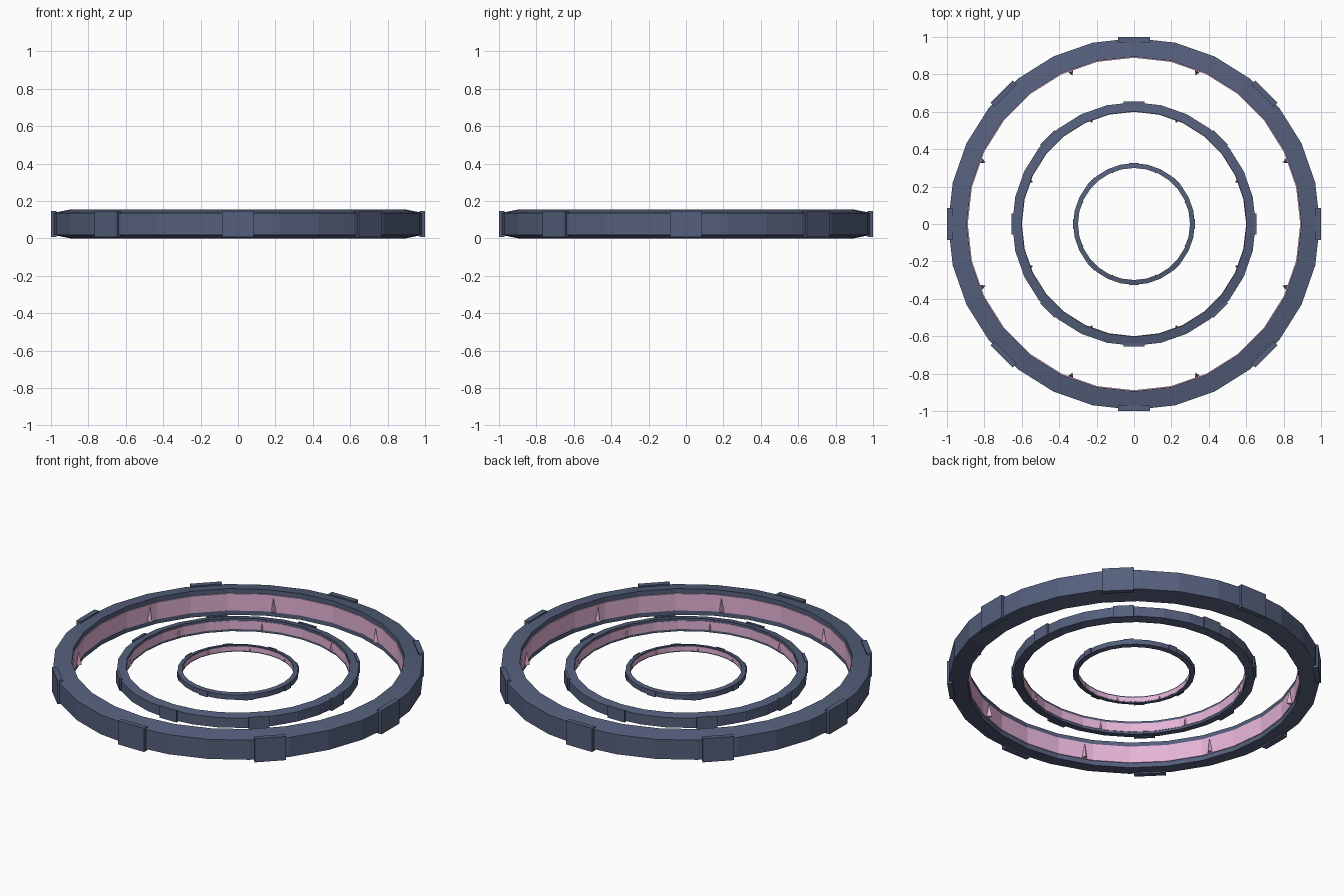
import bpy, bmesh
from math import sin, cos, pi, tau

cube = bpy.data.objects.get("Cube")
if cube:
    bpy.data.objects.remove(cube)

SIDES = 28
MID_Z = 0.0775


def material(name, rgb):
    m = bpy.data.materials.new(name)
    m.use_nodes = True
    color = (*rgb, 1)
    m.diffuse_color = color
    m.node_tree.nodes["Principled BSDF"].inputs["Base Color"].default_value = color
    return m


slate = material("slate_blue", (0.09, 0.115, 0.2))
pink = material("soft_pink", (0.78, 0.45, 0.67))


def finish(name, bm, mat):
    bmesh.ops.recalc_face_normals(bm, faces=bm.faces)
    mesh = bpy.data.meshes.new(name)
    bm.to_mesh(mesh)
    bm.free()
    mesh.materials.append(mat)
    obj = bpy.data.objects.new(name, mesh)
    bpy.context.collection.objects.link(obj)


def lathe(name, profile, mat):
    """Spin a closed (radius, z) profile around the z axis."""
    bm = bmesh.new()
    loops = [[bm.verts.new((r * cos(a), r * sin(a), z)) for r, z in profile]
             for a in (tau * i / SIDES for i in range(SIDES))]
    n = len(profile)
    for i in range(SIDES):
        a, b = loops[i], loops[(i + 1) % SIDES]
        for j in range(n):
            k = (j + 1) % n
            bm.faces.new((a[j], b[j], b[k], a[k]))
    finish(name, bm, mat)


def place(bm, points, angle):
    """Add points given as (radial, tangential, z) at an angle."""
    c, s = cos(angle), sin(angle)
    return [bm.verts.new((r * c - t * s, r * s + t * c, z)) for r, t, z in points]


def build_ring(prefix, radius, k):
    """One ring: radius is the outer radius, k scales thickness and height."""
    outer = radius * 0.994
    inner = radius - 0.106 * k
    half, edge, lip = MID_Z * k, 0.058 * k, 0.05 * k

    # body with sloping top and bottom
    lathe(prefix + "_ring_body",
          [(inner, MID_Z - half), (outer, MID_Z - edge),
           (outer, MID_Z + edge), (inner, MID_Z + half)], slate)

    # glowing band on the inner wall
    band = inner - 0.005 * k
    lathe(prefix + "_inner_band",
          [(band, MID_Z - lip), (inner + 0.005 * k, MID_Z - lip),
           (inner + 0.005 * k, MID_Z + lip), (band, MID_Z + lip)], pink)

    # eight flat plates on the outer wall
    bm = bmesh.new()
    w, h = 0.085 * radius, 0.07 * k
    for i in range(8):
        box = [(r, t, MID_Z + z) for r in (radius - 0.03 * k, radius)
               for t in (-w, w) for z in (-h, h)]
        bmesh.ops.convex_hull(bm, input=place(bm, box, i * pi / 4))
    finish(prefix + "_outer_plates", bm, slate)

    # eight small spikes standing against the inner wall
    bm = bmesh.new()
    for i in range(8):
        spike = [(band - 0.03 * k, 0, MID_Z - 0.045 * k),
                 (band - 0.005 * k, 0.014 * k, MID_Z - 0.045 * k),
                 (band - 0.005 * k, -0.014 * k, MID_Z - 0.045 * k),
                 (band - 0.012 * k, 0, MID_Z + 0.04 * k)]
        bmesh.ops.convex_hull(bm, input=place(bm, spike, (i + 0.5) * pi / 4))
    finish(prefix + "_spikes", bm, pink)


for prefix, radius, k in (("large", 1.0, 1.0), ("middle", 0.655, 0.5), ("small", 0.327, 0.25)):
    build_ring(prefix, radius, k)
